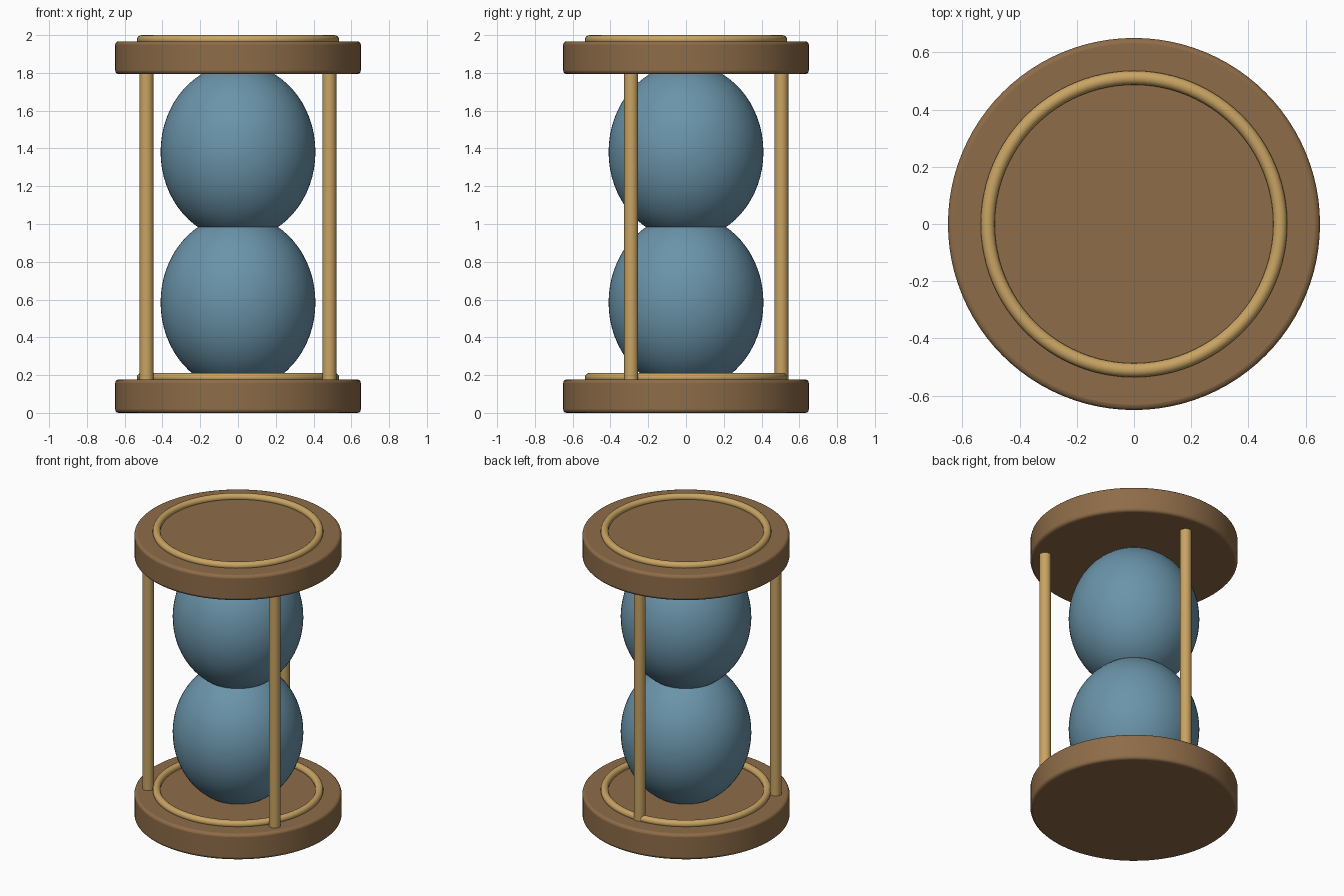
import bpy, math

if "Cube" in bpy.data.objects:
    bpy.data.objects.remove(bpy.data.objects["Cube"])


def material(name, rgb):
    m = bpy.data.materials.new(name)
    m.diffuse_color = (*rgb, 1)
    m.use_nodes = True
    m.node_tree.nodes["Principled BSDF"].inputs["Base Color"].default_value = m.diffuse_color
    return m


WOOD = material("brown wood", (0.27, 0.15, 0.065))
TRIM = material("golden tan", (0.58, 0.37, 0.125))
GLASS = material("blue glass", (0.145, 0.295, 0.40))


def finish(name, mat, angle=40):
    ob = bpy.context.object
    ob.name = name
    ob.data.materials.append(mat)
    bpy.ops.object.shade_smooth_by_angle(angle=math.radians(angle))
    return ob


def cylinder(name, mat, radius, z0, z1, x=0, y=0, sides=32, bevel=0):
    bpy.ops.mesh.primitive_cylinder_add(vertices=sides, radius=radius, depth=z1 - z0,
                                        location=(x, y, (z0 + z1) / 2))
    ob = finish(name, mat)
    if bevel:
        mod = ob.modifiers.new("rounded_rim", 'BEVEL')
        mod.width = bevel
        mod.segments = 3
        mod.limit_method = 'ANGLE'
    return ob


# End discs, each with a raised ring on its upper face
for label, z0, z1, ring_z in (("bottom", 0, 0.177, 0.187), ("top", 1.794, 1.967, 1.9755)):
    cylinder(label + "_disc", WOOD, 0.65, z0, z1, sides=96, bevel=0.018)
    bpy.ops.mesh.primitive_torus_add(major_radius=0.511, minor_radius=0.0245,
                                     major_segments=96, minor_segments=16,
                                     location=(0, 0, ring_z))
    finish(label + "_ring", TRIM, 60)

# Two overlapping glass bulbs, slightly taller than wide
for label, z in (("lower", 0.585), ("upper", 1.382)):
    bpy.ops.mesh.primitive_uv_sphere_add(segments=64, ring_count=32, radius=1, location=(0, 0, z))
    bpy.context.object.scale = (0.41, 0.41, 0.466)
    finish(label + "_bulb", GLASS, 60)

# Three posts joining the discs
for label, x, y in (("left", -0.484, -0.29), ("right", 0.484, -0.29), ("back", 0, 0.505)):
    cylinder(label + "_post", TRIM, 0.037, 0.15, 1.82, x, y)
